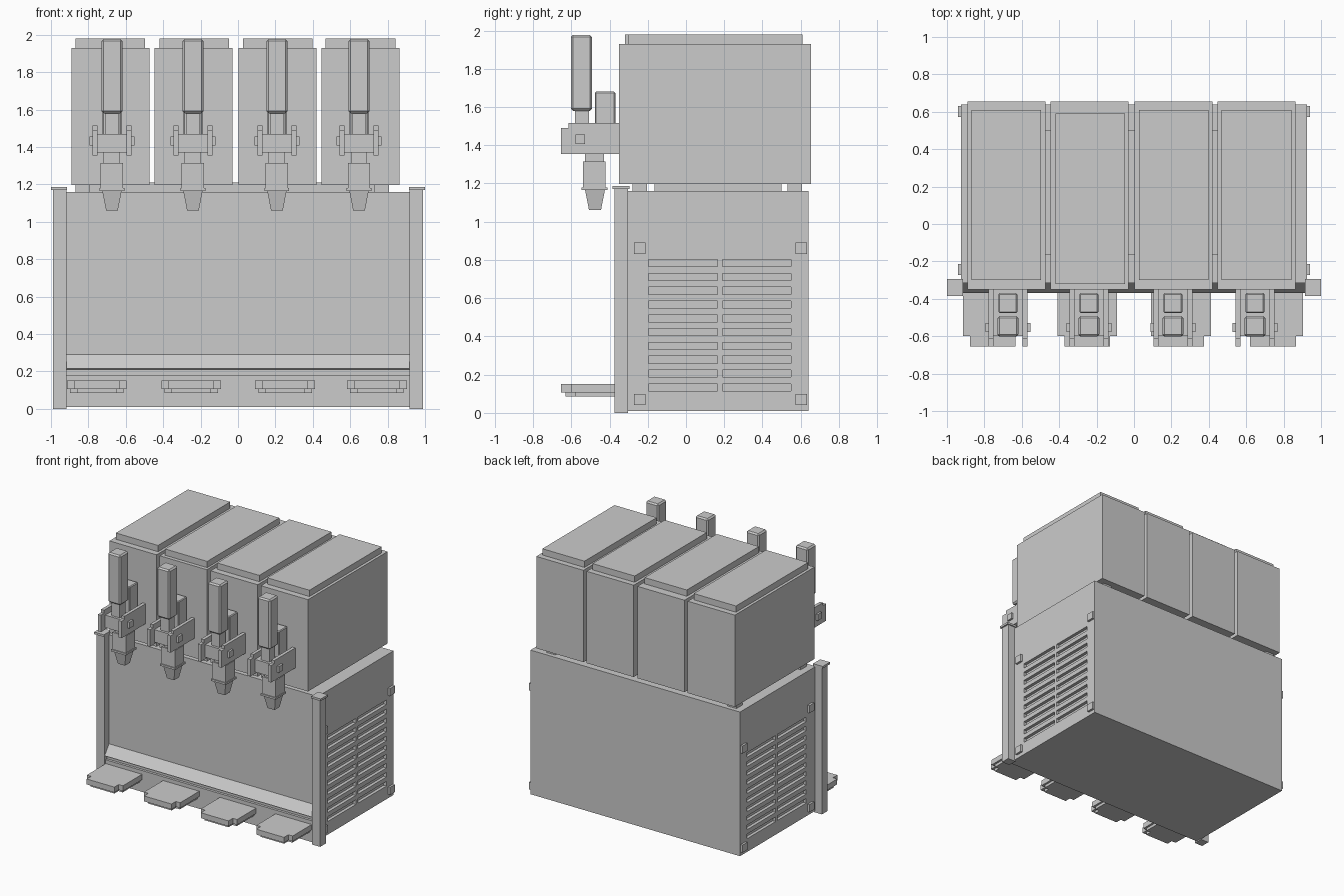
import bpy, bmesh
from mathutils import Vector

if "Cube" in bpy.data.objects:
    bpy.data.objects.remove(bpy.data.objects["Cube"])


def make(name, bm):
    bmesh.ops.recalc_face_normals(bm, faces=bm.faces)
    me = bpy.data.meshes.new(name)
    bm.to_mesh(me)
    bm.free()
    ob = bpy.data.objects.new(name, me)
    bpy.context.scene.collection.objects.link(ob)
    return ob


def add_box(bm, x, y, z):
    vs = bmesh.ops.create_cube(bm, size=1)["verts"]
    for v in vs:
        v.co = Vector([r[0] + (c + 0.5) * (r[1] - r[0]) for c, r in zip(v.co, (x, y, z))])
    return vs


def box(name, x, y, z, bevel=0):
    bm = bmesh.new()
    add_box(bm, x, y, z)
    if bevel:
        bmesh.ops.bevel(bm, geom=bm.edges[:], offset=bevel, segments=1, affect='EDGES')
    return make(name, bm)


def prism(name, pts, axis, lo, hi):
    """Extrude a 2D outline along x (pts are y, z) or z (pts are x, y)."""
    bm = bmesh.new()
    place = (lambda p, t: (t, *p)) if axis == 'x' else (lambda p, t: (*p, t))
    f = bm.faces.new([bm.verts.new(place(p, lo)) for p in pts])
    ext = bmesh.ops.extrude_face_region(bm, geom=[f])["geom"]
    off = Vector((hi - lo, 0, 0)) if axis == 'x' else Vector((0, 0, hi - lo))
    bmesh.ops.translate(bm, vec=off, verts=[g for g in ext if isinstance(g, bmesh.types.BMVert)])
    return make(name, bm)


# Cabinet with louvre slots cut in both sides
cabinet = box("cabinet", (-0.925, 0.925), (-0.305, 0.64), (0.01, 1.16))
bm = bmesh.new()
for s in (-1, 1):
    for y0 in (-0.195, 0.19):
        for i in range(10):
            z0 = 0.115 + i * 0.0722
            add_box(bm, sorted((s * 0.90, s * 0.96)), (y0, y0 + 0.36), (z0, z0 + 0.037))
cutter = make("louvre_cutter", bm)
cutter.hide_render = True
mod = cabinet.modifiers.new("louvres", 'BOOLEAN')
mod.operation = 'DIFFERENCE'
mod.solver = 'EXACT'
mod.object = cutter
bpy.context.view_layer.objects.active = cabinet
bpy.ops.object.modifier_apply(modifier=mod.name)
bpy.data.objects.remove(cutter)

# Front panel with sloping drip lip and kick plate
prism("front_panel", [(-0.30, 1.16), (-0.315, 1.16), (-0.315, 0.29), (-0.37, 0.215),
                      (-0.34, 0.21), (-0.34, 0.18), (-0.36, 0.18), (-0.36, 0.01), (-0.30, 0.01)],
      'x', -0.92, 0.92)

# Corner posts, caps and side bolts
for s, side in ((-1, "left"), (1, "right")):
    def sx(a, b):
        return sorted((s * a, s * b))
    box(side + "_post", sx(0.918, 0.988), (-0.375, -0.303), (0, 1.17))
    box(side + "_post_cap", sx(0.915, 1.0), (-0.385, -0.295), (1.17, 1.187))
    for y in (-0.243, 0.602):
        for z in (0.07, 0.86):
            box(side + "_panel_bolt", sx(0.92, 0.942), (y - 0.03, y + 0.03), (z - 0.03, z + 0.03))

# Feet and plinth carrying the tanks
box("tank_plinth", (-0.79, 0.73), (-0.165, 0.50), (1.15, 1.21))
for x0 in (-0.87, 0.73):
    for y0 in (-0.28, 0.53):
        box("tank_foot", (x0, x0 + 0.078), (y0, y0 + 0.076), (1.15, 1.21))

# Four tanks with lids
tanks = [(-0.89, -0.868, -0.30), (-0.446, -0.42, -0.32), (0.003, 0.026, -0.30), (0.447, 0.469, -0.30)]
for x0, lx, ly in tanks:
    box("tank", (x0, x0 + 0.416), (-0.35, 0.655), (1.197, 1.93))
    box("tank_lid", (lx, lx + 0.372), (ly, ly + 0.91), (1.92, 1.98))

# Drip trays with stepped front corners
for cx in (-0.755, -0.25, 0.252, 0.743):
    def tray(name, w, n, y1, y2, lo, hi):
        half = [(w, -0.34), (w, y1), (n, y1), (n, y2)]
        pts = [(cx + x, y) for x, y in half] + [(cx - x, y) for x, y in reversed(half)]
        prism(name, pts, 'z', lo, hi)
    tray("drip_tray", 0.16, 0.122, -0.60, -0.655, 0.107, 0.15)
    tray("drip_tray_base", 0.143, 0.105, -0.58, -0.63, 0.085, 0.108)

# Dispensing taps
bracket = [(-0.655, 1.355), (-0.34, 1.355), (-0.34, 1.515), (-0.615, 1.515), (-0.615, 1.49), (-0.655, 1.49)]
for cx in (-0.674, -0.241, 0.208, 0.647):
    def part(name, w, y, z, bevel=0):
        return box(name, (cx - w, cx + w), y, z, bevel)
    nozzle = part("nozzle", 0.052, (-0.528, -0.424), (1.06, 1.167))
    for v in nozzle.data.vertices:
        if v.co.z < 1.1:
            v.co.x = cx + (v.co.x - cx) * 0.6
            v.co.y = -0.476 + (v.co.y + 0.476) * 0.6
    part("nozzle_flange", 0.066, (-0.546, -0.41), (1.165, 1.18))
    part("valve_barrel", 0.06, (-0.538, -0.42), (1.178, 1.315))
    part("valve_neck", 0.044, (-0.528, -0.43), (1.31, 1.38))
    part("valve_block", 0.079, (-0.60, -0.34), (1.37, 1.47))
    part("rear_block", 0.05, (-0.476, -0.37), (1.46, 1.68), 0.006)
    part("handle_stem", 0.036, (-0.58, -0.508), (1.46, 1.59))
    part("handle", 0.056, (-0.602, -0.492), (1.58, 1.977), 0.011)
    for s in (-1, 1):
        prism("side_bracket", bracket, 'x', *sorted((cx + s * 0.078, cx + s * 0.104)))
        box("bracket_bolt", sorted((cx + s * 0.10, cx + s * 0.12)), (-0.578, -0.528), (1.407, 1.457))
